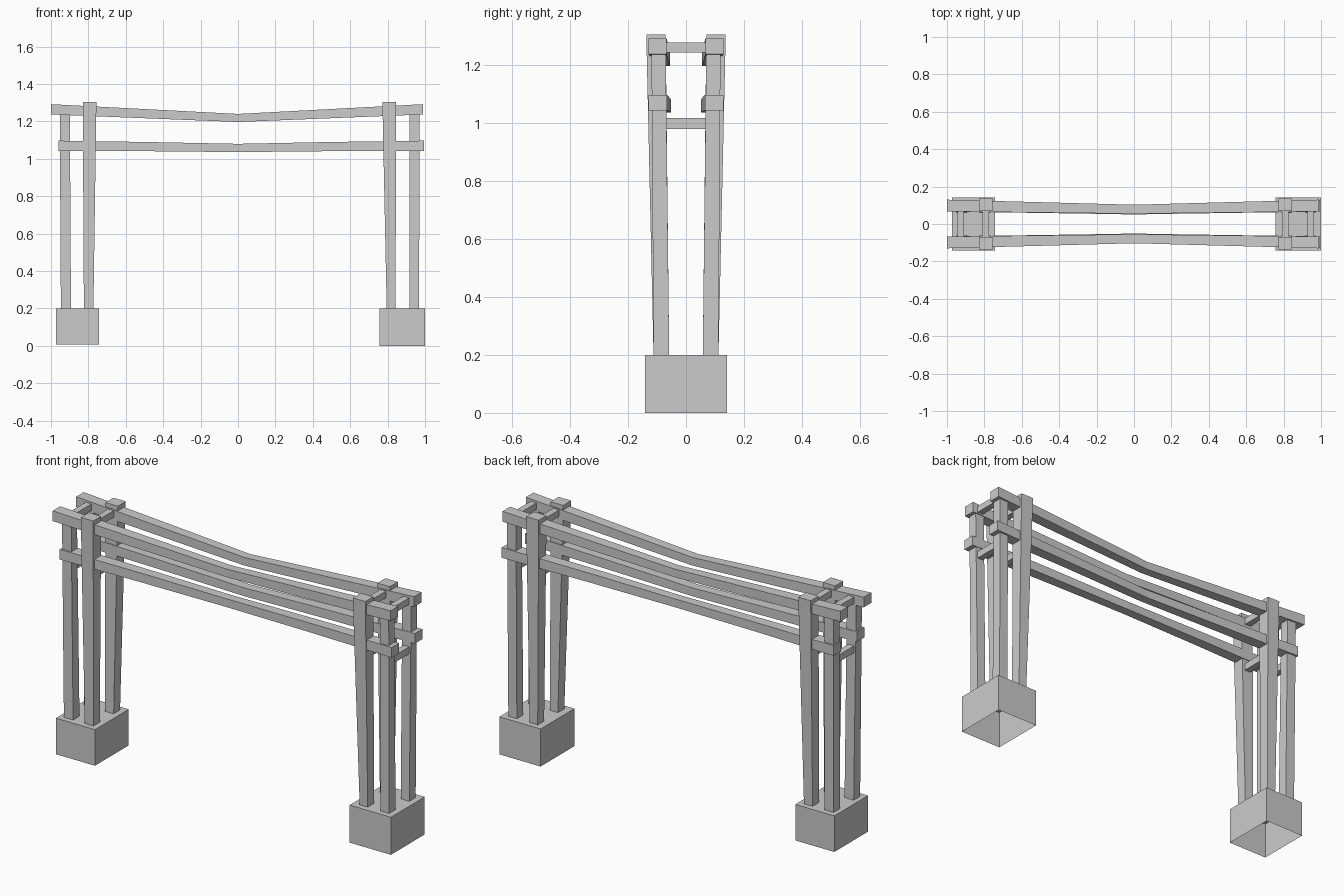
import bpy, bmesh

if "Cube" in bpy.data.objects:
    bpy.data.objects.remove(bpy.data.objects["Cube"])


def loft(name, rings, open_start=False):
    """Skin a chain of 4-point rings into a capped bar."""
    bm = bmesh.new()
    vr = [[bm.verts.new(p) for p in r] for r in rings]
    for a, b in zip(vr, vr[1:]):
        for i in range(4):
            j = (i + 1) % 4
            bm.faces.new((a[i], a[j], b[j], b[i]))
    if not open_start:
        bm.faces.new(vr[0][::-1])
    bm.faces.new(vr[-1])
    bmesh.ops.recalc_face_normals(bm, faces=bm.faces[:])
    me = bpy.data.meshes.new(name)
    bm.to_mesh(me)
    bm.free()
    ob = bpy.data.objects.new(name, me)
    bpy.context.collection.objects.link(ob)
    return ob


def rect_xy(x0, x1, y0, y1, z):
    return [(x0, y0, z), (x1, y0, z), (x1, y1, z), (x0, y1, z)]


def rect_yz(x, y0, y1, z0, z1):
    return [(x, y0, z0), (x, y1, z0), (x, y1, z1), (x, y0, z1)]


# hollow bases, open underneath
for side, x0, x1, z0 in (("left", -0.973, -0.743, 0.008), ("right", 0.757, 1.0, 0.0)):
    loft(side + "_base", [rect_xy(x0, x1, -0.142, 0.142, z0),
                          rect_xy(x0, x1, -0.142, 0.142, 0.2)], open_start=True)

# posts: bottom x range, top x range, top y range, top height
posts = {
    "left_outer": ((-0.947, -0.893), (-0.953, -0.899), (0.070, 0.119), 1.245),
    "left_inner": ((-0.824, -0.773), (-0.830, -0.757), (0.070, 0.137), 1.305),
    "right_inner": ((0.795, 0.842), (0.772, 0.846), (0.070, 0.137), 1.305),
    "right_outer": ((0.918, 0.968), (0.918, 0.971), (0.070, 0.119), 1.245),
}
for name, (b, t, y, h) in posts.items():
    for label, s in (("front", -1), ("back", 1)):
        loft(f"{name}_{label}_post", [rect_xy(*b, s * 0.058, s * 0.112, 0.2),
                                      rect_xy(*t, s * y[0], s * y[1], h)])
    # cross bars tying each pair of posts together
    c = (t[0] + t[1]) / 2
    for level, z0, z1 in (("upper", 1.243, 1.278), ("lower", 0.98, 1.017)):
        loft(f"{name}_{level}_crossbar", [rect_xy(c - 0.017, c + 0.017, -0.075, 0.075, z0),
                                          rect_xy(c - 0.017, c + 0.017, -0.075, 0.075, z1)])

# long sagging beams: x, inner y, outer y, bottom z, top z
upper = [(-1.0, 0.067, 0.130, 1.237, 1.292), (0.0, 0.055, 0.103, 1.197, 1.240),
         (0.99, 0.067, 0.130, 1.237, 1.292)]
lower = [(-0.96, 0.066, 0.129, 1.043, 1.097), (-0.5, 0.059, 0.114, 1.041, 1.090),
         (0.0, 0.051, 0.100, 1.036, 1.080),
         (0.5, 0.059, 0.114, 1.041, 1.090), (0.995, 0.066, 0.129, 1.043, 1.097)]
for level, stations in (("upper", upper), ("lower", lower)):
    for label, s in (("front", -1), ("back", 1)):
        loft(f"{level}_{label}_beam",
             [rect_yz(x, s * y0, s * y1, z0, z1) for x, y0, y1, z0, z1 in stations])
